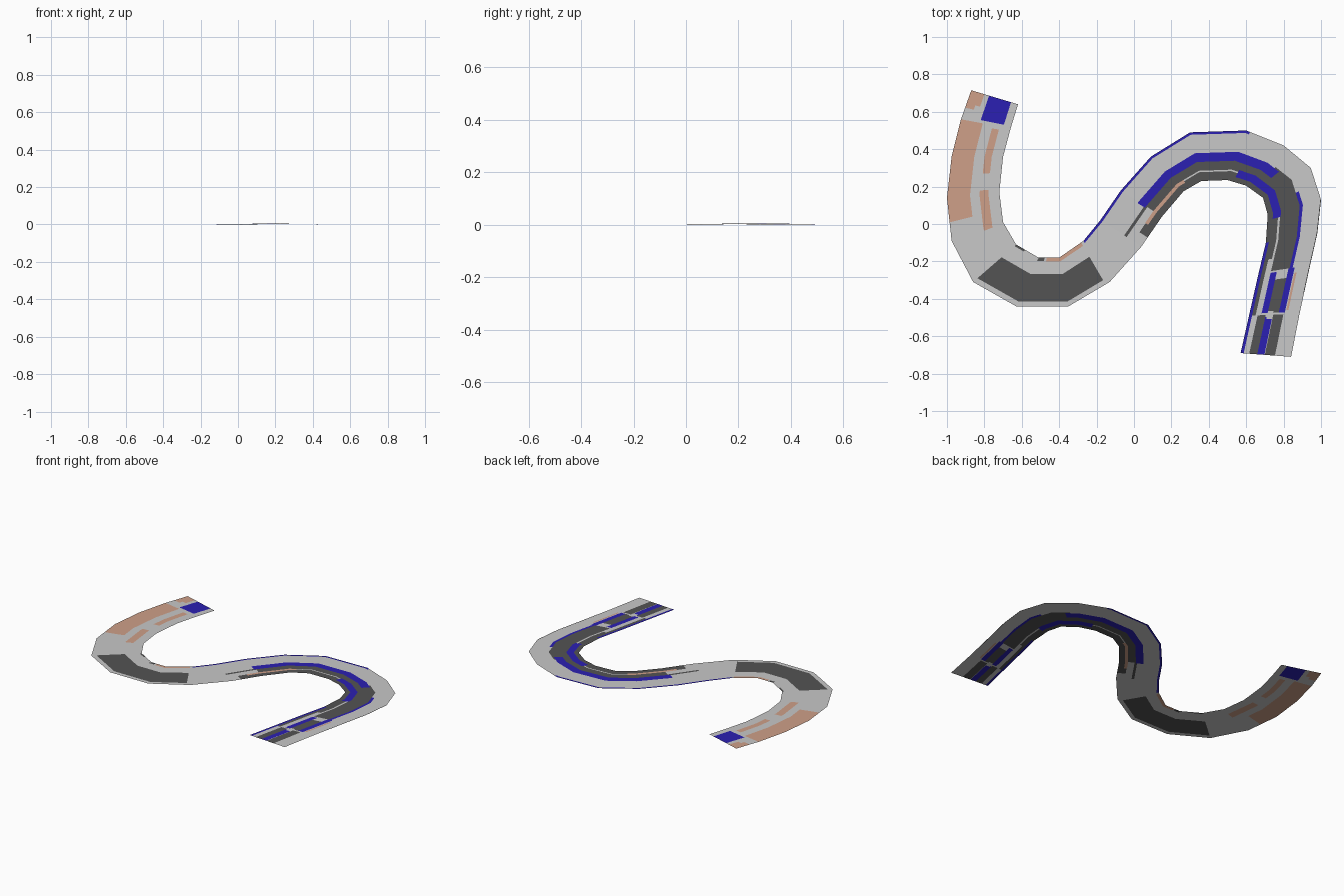
import bpy, bmesh
from mathutils import Vector

# Ribbon edge pairs along the road: (x, y) of the first edge, (x, y) of the second edge
STATIONS = [
    (-.87, .715, -.62, .64), (-.925, .56, -.66, .51), (-.975, .36, -.70, .36),
    (-1.0, .14, -.72, .17), (-.975, -.09, -.70, .01), (-.86, -.31, -.63, -.11),
    (-.63, -.44, -.51, -.18), (-.35, -.44, -.40, -.18), (-.13, -.31, -.27, -.09),
    (.04, -.12, -.18, .02), (.15, .04, -.07, .18), (.265, .175, .09, .36),
    (.36, .23, .30, .49), (.50, .235, .60, .50), (.60, .205, .80, .42),
    (.69, .14, .945, .30), (.715, .05, 1.0, .13), (.705, -.10, .98, -.05),
    (.66, -.29, .935, -.25), (.615, -.49, .885, -.48), (.57, -.69, .84, -.71)]

# Painted patches: (start station, end station, start across, end across)
DARK = [
    (5.0, 7.9, .10, .66), (5.0, 5.4, .96, 1), (6.0, 6.3, .93, 1),
    (9.3, 18.0, 0, .20), (9.0, 10.0, .36, .42), (10.0, 14.7, .20, .39),
    (14.3, 17.85, .20, .60), (17, 19, .06, .13), (18.1, 18.95, .36, .58),
    (19, 20, .17, .33), (19, 20, .48, .68), (16, 18.5, .985, 1)]
BLUE = [
    (0, .9, .38, .85), (8, 13.1, .95, 1), (9.95, 14.5, .39, .57),
    (13.3, 16.2, .10, .25), (15.5, 18, .60, .66), (17, 20, 0, .06),
    (17.9, 18.95, .24, .36), (17.85, 18.95, .58, .70), (19.05, 20, .33, .47)]
TAN = [
    (0, .45, 0, .28), (.45, .6, 0, .18), (1, 3.57, 0, .44),
    (1.1, 2.45, .64, .78), (2.9, 4.05, .62, .79), (6.4, 7.9, .92, 1),
    (9.6, 11.3, .14, .21), (18, 18.9, .72, .76)]
LIGHT = [
    (11.3, 13.3, .18, .21), (16.2, 17.9, .20, .24), (17.85, 18.1, .36, .58),
    (17.5, 18.95, .13, .24), (18.9, 19.1, .36, .47)]
LAYERS = [(1, DARK), (2, BLUE), (3, TAN), (0, LIGHT)]


def material(name, rgb):
    m = bpy.data.materials.new(name)
    m.diffuse_color = (*rgb, 1)
    return m


def point(s, t):
    """Point at distance s along the ribbon and fraction t across it."""
    i = min(int(s), len(STATIONS) - 2)
    f = s - i
    a = [p + (q - p) * f for p, q in zip(STATIONS[i], STATIONS[i + 1])]
    z = .004 * max(0, 1 - abs(s - 11) / 2)
    return Vector((a[0] + (a[2] - a[0]) * t, a[1] + (a[3] - a[1]) * t, z))


def paint(s, t):
    """Colour index of the last patch covering this place."""
    index = 0
    for colour, patches in LAYERS:
        for s0, s1, t0, t1 in patches:
            if s0 < s < s1 and t0 < t < t1:
                index = colour
    return index


# Cut the ribbon along every patch border
every = [p for _, patches in LAYERS for p in patches]
s_cuts = sorted(set(range(len(STATIONS))) | {v for p in every for v in p[:2]})
t_cuts = sorted({0, 1} | {v for p in every for v in p[2:]})

bm = bmesh.new()
grid = [[bm.verts.new(point(s, t)) for t in t_cuts] for s in s_cuts]
for i in range(len(s_cuts) - 1):
    for j in range(len(t_cuts) - 1):
        face = bm.faces.new((grid[i][j], grid[i + 1][j], grid[i + 1][j + 1], grid[i][j + 1]))
        face.material_index = paint((s_cuts[i] + s_cuts[i + 1]) / 2,
                                    (t_cuts[j] + t_cuts[j + 1]) / 2)

# Winding flat road
mesh = bpy.data.meshes.new("winding_road")
bm.to_mesh(mesh)
bm.free()
for name, rgb in [("light_grey", (.58, .58, .58)), ("dark_grey", (.087, .087, .087)),
                  ("deep_blue", (.024, .014, .445)), ("tan", (.62, .35, .25))]:
    mesh.materials.append(material(name, rgb))
road = bpy.data.objects.new("winding_road", mesh)
bpy.context.collection.objects.link(road)
